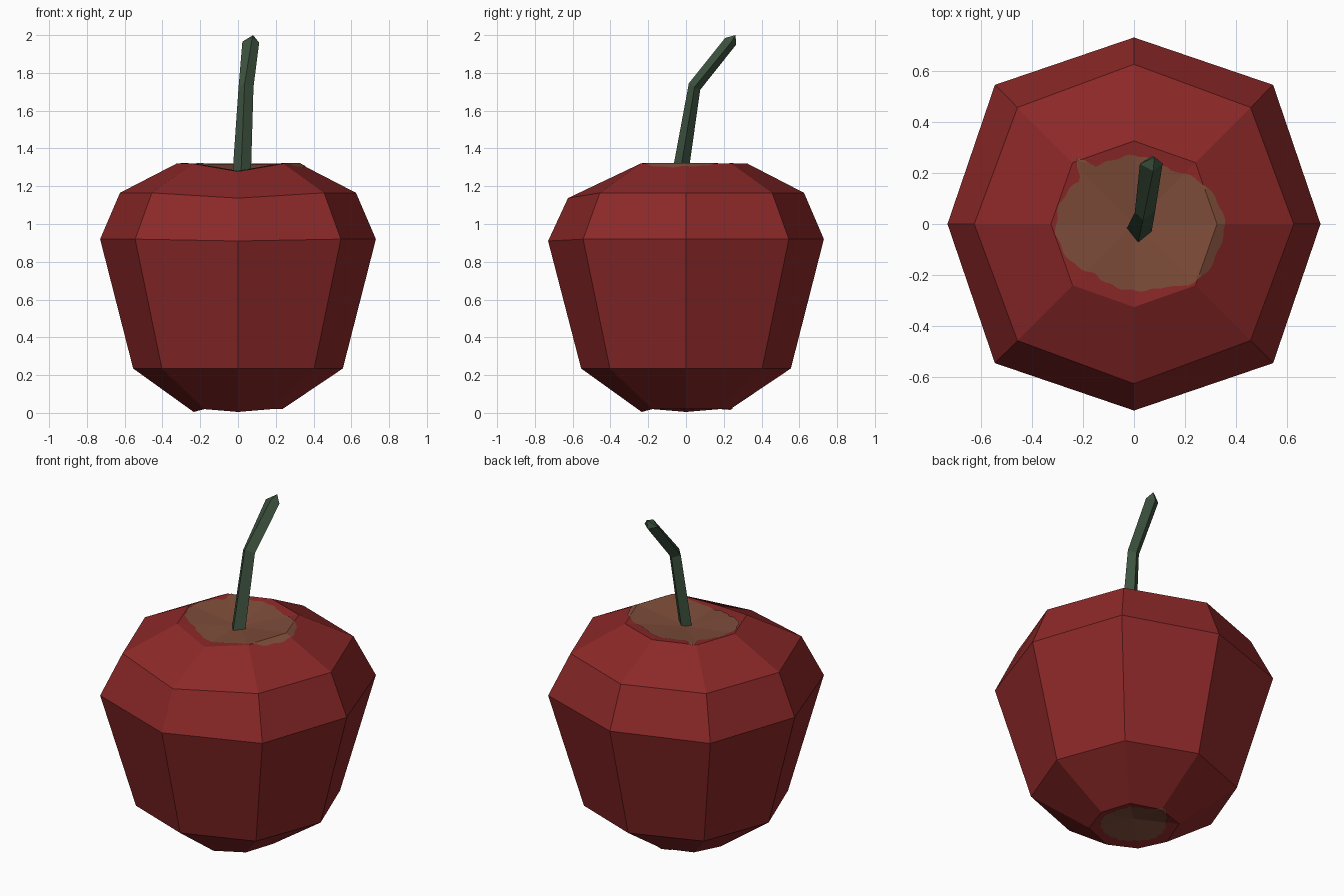
import bpy, bmesh, math
from mathutils import Vector
from mathutils.bvhtree import BVHTree

if "Cube" in bpy.data.objects:
    bpy.data.objects.remove(bpy.data.objects["Cube"])


def material(name, rgb):
    m = bpy.data.materials.new(name)
    m.diffuse_color = (*rgb, 1)
    m.use_nodes = True
    m.node_tree.nodes["Principled BSDF"].inputs["Base Color"].default_value = m.diffuse_color
    return m


RED = material("deep red skin", (0.262, 0.021, 0.021))
BROWN = material("russet brown", (0.208, 0.074, 0.042))
GREEN = material("dark green stem", (0.048, 0.089, 0.051))


def finish(bm, name, mat, recalc=True):
    if recalc:
        bmesh.ops.recalc_face_normals(bm, faces=bm.faces)
    me = bpy.data.meshes.new(name)
    bm.to_mesh(me)
    me.materials.append(mat)
    ob = bpy.data.objects.new(name, me)
    bpy.context.collection.objects.link(ob)
    return ob


def loft(bm, rings, start, end):
    """Skin a stack of rings and close both ends with a fan to a point."""
    vs = [[bm.verts.new(p) for p in r] for r in rings]
    a, b = bm.verts.new(start), bm.verts.new(end)
    n = len(rings[0])
    for i in range(n):
        j = (i + 1) % n
        bm.faces.new((a, vs[0][j], vs[0][i]))
        bm.faces.new((b, vs[-1][i], vs[-1][j]))
        for lo, hi in zip(vs, vs[1:]):
            bm.faces.new((lo[i], lo[j], hi[j], hi[i]))


def octagon(axis_r, diag_r, z, front_dz=0.0):
    """Eight points; the vertex facing the front (-y) can be lifted or lowered."""
    pts = []
    for k in range(8):
        a = k * math.pi / 4
        r = diag_r if k % 2 else axis_r
        pts.append(Vector((r * math.cos(a), r * math.sin(a),
                           z + (front_dz if k == 6 else 0))))
    return pts


# Fruit body: eight-sided rings from the base rim to the top rim
base_rim = octagon(0.235, 0.25, 0.02, -0.015)
base_rim[4].z = 0.005
top_rim = octagon(0.325, 0.34, 1.32, -0.042)
rings = [base_rim,
         octagon(0.555, 0.57, 0.235),
         octagon(0.73, 0.77, 0.92, -0.01),
         octagon(0.625, 0.645, 1.165, -0.028),
         top_rim]
bm = bmesh.new()
loft(bm, rings, (0, 0, 0.07), (0.0, 0.0, 1.275))
finish(bm, "fruit_body", RED)
surface = BVHTree.FromBMesh(bm)


def rim_radius(rim, a):
    """Distance from the axis to the rim polygon in direction a."""
    k = int(a / (math.pi / 4) + 1e-6) % 8
    p, q = rim[k].xy, rim[(k + 1) % 8].xy
    d = Vector((math.cos(a), math.sin(a)))
    e = q - p
    return (p.x * e.y - p.y * e.x) / (d.x * e.y - d.y * e.x)


def outline_radius(polar, a):
    """Interpolate the blotch outline in polar coordinates."""
    n = len(polar)
    for i in range(n):
        a0, r0 = polar[i]
        a1, r1 = polar[(i + 1) % n]
        if i == n - 1:
            a1 += math.tau
        for t in (a, a + math.tau):
            if a0 <= t <= a1:
                return r0 + (r1 - r0) * (t - a0) / max(a1 - a0, 1e-6)
    return polar[0][1]


def blotch(name, outline, rim, side):
    """Thin painted plate that follows the body; side is +1 top, -1 underside."""
    polar = sorted((math.atan2(y, x) % math.tau, math.hypot(x, y)) for x, y in outline)
    n = 96
    bm = bmesh.new()

    def drop(r, a):
        x, y = r * math.cos(a), r * math.sin(a)
        hit = surface.ray_cast(Vector((x, y, 0.6 + 2 * side)), Vector((0, 0, -side)))[0]
        return bm.verts.new((x, y, hit.z + 0.004 * side))

    centre = drop(0.0005, 0.1)
    rows = []
    for i in range(n):
        a = i * math.tau / n
        out = outline_radius(polar, a) + 0.004 * math.sin(i * 1.3)
        mid = min(rim_radius(rim, a), out * 0.97)
        rows.append((drop(mid, a), drop(out, a)))
    for i in range(n):
        (m0, o0), (m1, o1) = rows[i], rows[(i + 1) % n]
        bm.faces.new((centre, m0, m1) if side > 0 else (centre, m1, m0))
        bm.faces.new((m0, o0, o1, m1) if side > 0 else (m0, m1, o1, o0))
    finish(bm, name, BROWN, recalc=False)


# Russet blotches around the stem and inside the base hollow
blotch("top_blotch", [
    (0.357, 0), (0.315, 0.11), (0.245, 0.175), (0.14, 0.21), (0.06, 0.255),
    (0, 0.27), (-0.095, 0.245), (-0.155, 0.225), (-0.225, 0.265), (-0.21, 0.175),
    (-0.29, 0.08), (-0.305, -0.04), (-0.25, -0.145), (-0.155, -0.195),
    (-0.075, -0.245), (0.04, -0.26), (0.12, -0.245), (0.22, -0.235),
    (0.28, -0.195), (0.337, -0.085)], top_rim, 1)
blotch("base_blotch", [
    (0.19, 0), (0.15, 0.13), (0.06, 0.19), (0, 0.25), (-0.05, 0.22),
    (-0.12, 0.13), (-0.17, 0.01), (-0.13, -0.12), (0, -0.17), (0.13, -0.13)],
    base_rim, -1)

# Bent four-sided stem
bm = bmesh.new()
loft(bm, [
    [(-0.03, -0.02, 1.25), (0.015, -0.077, 1.25), (0.068, -0.035, 1.25), (0.02, 0.01, 1.25)],
    [(0.003, 0.045, 1.725), (0.035, 0.015, 1.745), (0.082, 0.045, 1.725), (0.045, 0.075, 1.71)],
    [(0.023, 0.235, 1.965), (0.075, 0.207, 1.985), (0.112, 0.237, 1.96), (0.07, 0.266, 1.95)],
], (0.018, -0.03, 1.25), (0.08, 0.262, 2.0))
finish(bm, "stem", GREEN)
